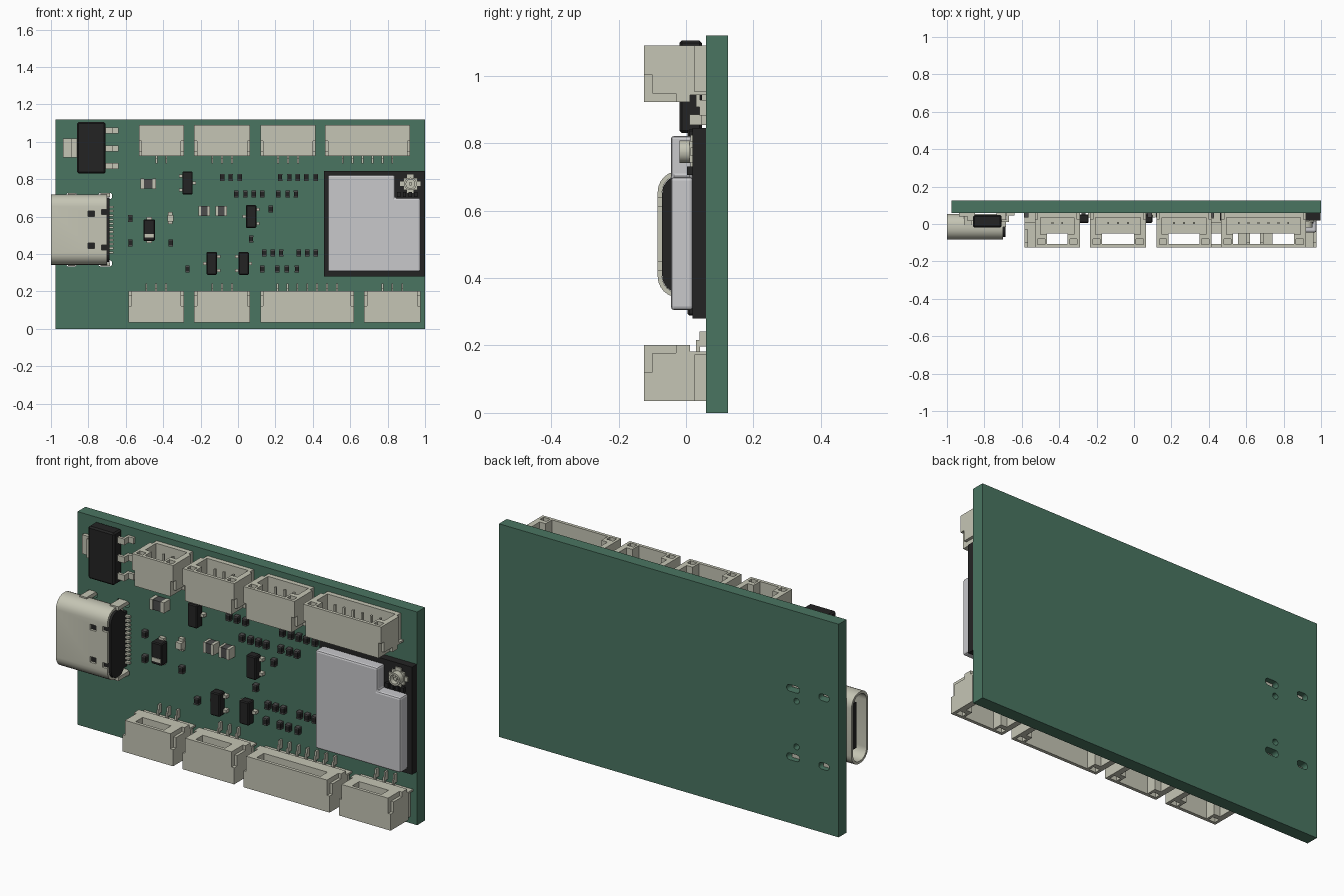
import bpy
import bmesh
from math import cos, sin, pi
from mathutils import Vector, Matrix

default_cube = bpy.data.objects.get("Cube")
if default_cube:
    bpy.data.objects.remove(default_cube, do_unlink=True)


def material(name, red, green, blue):
    mat = bpy.data.materials.new(name)
    mat.use_nodes = True
    colour = (red, green, blue, 1)
    mat.diffuse_color = colour
    mat.node_tree.nodes["Principled BSDF"].inputs["Base Color"].default_value = colour
    return mat


GREEN = material("board green", .068, .178, .12)
CREAM = material("pale cream", .56, .56, .46)
BLACK = material("soft black", .017, .017, .017)
SILVER = material("shield silver", .58, .58, .6)
GREY = material("ceramic grey", .075, .075, .075)

BOARD_FRONT = .06


def finish(name, bm, mat, smooth=False):
    bmesh.ops.recalc_face_normals(bm, faces=bm.faces)
    mesh = bpy.data.meshes.new(name)
    bm.to_mesh(mesh)
    bm.free()
    mesh.materials.append(mat)
    obj = bpy.data.objects.new(name, mesh)
    bpy.context.collection.objects.link(obj)
    if smooth:
        shade(obj)
    return obj


def shade(obj):
    bpy.ops.object.select_all(action="DESELECT")
    obj.select_set(True)
    bpy.context.view_layer.objects.active = obj
    bpy.ops.object.shade_smooth_by_angle()


def boxes(name, mat, spans, bevel=0):
    """One object from (x_low, x_high, y_low, y_high, z_low, z_high) spans."""
    bm = bmesh.new()
    for span in spans:
        low, high = Vector(span[::2]), Vector(span[1::2])
        size = Matrix.Diagonal((high - low).to_4d())
        bmesh.ops.create_cube(bm, size=1, matrix=Matrix.Translation((low + high) / 2) @ size)
    if bevel:
        bmesh.ops.bevel(bm, geom=bm.edges[:], offset=bevel, segments=1, affect="EDGES")
    return finish(name, bm, mat)


def around(x, z, width, height, y_low, y_high=BOARD_FRONT):
    return (x - width / 2, x + width / 2, y_low, y_high, z - height / 2, z + height / 2)


def rounded(cx, cy, width, height, radius, steps=6):
    points = []
    for corner, (sx, sy) in enumerate(((1, 1), (-1, 1), (-1, -1), (1, -1))):
        for i in range(steps + 1):
            angle = pi / 2 * (corner + i / steps)
            points.append((cx + sx * (width / 2 - radius) + radius * cos(angle),
                           cy + sy * (height / 2 - radius) + radius * sin(angle)))
    return points


def prism(name, mat, points, axis, low, high, smooth=False):
    bm = bmesh.new()
    place = (lambda a, b: (low, a, b)) if axis == "x" else (lambda a, b: (a, low, b))
    face = bm.faces.new([bm.verts.new(place(a, b)) for a, b in points])
    grown = bmesh.ops.extrude_face_region(bm, geom=[face])["geom"]
    shift = Vector((high - low, 0, 0) if axis == "x" else (0, high - low, 0))
    bmesh.ops.translate(bm, vec=shift, verts=[v for v in grown if isinstance(v, bmesh.types.BMVert)])
    return finish(name, bm, mat, smooth)


def cut(obj, cutters):
    for cutter in cutters:
        cutter.hide_render = True
        mod = obj.modifiers.new("cut", "BOOLEAN")
        mod.operation, mod.solver, mod.object = "DIFFERENCE", "EXACT", cutter
    graph = bpy.context.evaluated_depsgraph_get()
    mesh = bpy.data.meshes.new_from_object(obj.evaluated_get(graph))
    obj.modifiers.clear()
    obj.data = mesh
    for cutter in cutters:
        bpy.data.objects.remove(cutter, do_unlink=True)


# Circuit board with mounting slots for the power socket
SOCKET_Z = .53
board = boxes("circuit_board", GREEN, [(-.975, 1, BOARD_FRONT, .125, 0, 1.12)])
holes = []
for side in (-1, 1):
    for x, offset, width, height in ((-.71, .18, .075, .035), (-.89, .18, .06, .035), (-.73, .12, .03, .03)):
        outline = rounded(x, SOCKET_Z + side * offset, width, height, height / 2 - .001)
        holes.append(prism("hole_cutter", GREEN, outline, "y", 0, .2))
cut(board, holes)


# Cable connectors: hollow housings that open away from the board centre
def connector(name, x_low, x_high, back, way):
    mid, half = (x_low + x_high) / 2, (x_high - x_low) / 2
    depth, wall = .167, .015

    def span(xa, xb, ya, yb, da, db):
        za, zb = sorted((back + way * da, back + way * db))
        return (mid + xa, mid + xb, ya, yb, za, zb)

    body = boxes(name + "_housing", CREAM, [span(-half, half, -.125, BOARD_FRONT, 0, depth)])
    cavity, slot = half - .03, half - .065
    cuts = [span(-cavity, cavity, -.055, .035, .04, 1),
            span(-slot, slot, -.108, -.05, -1, 1),
            span(-1, 1, .012, 1, -1, .02)]
    for side in (-1, 1):
        inner, outer = half - wall, half + 1
        for a, b, ya, yb, da, db in ((inner, outer, -1, -.1, -1, .08),
                                     (inner, outer, -.101, -.03, -1, .025),
                                     (inner, outer, .025, 1, .03, 1),
                                     (slot + .012, half - wall, -.11, -.08, .1, 1)):
            xa, xb = sorted((side * a, side * b))
            cuts.append(span(xa, xb, ya, yb, da, db))
    cut(body, [boxes("housing_cutter", CREAM, [c]) for c in cuts])

    pitch = .053
    count = round((2 * half - .134) / pitch)
    pins = []
    for i in range(count):
        x, r = (i - (count - 1) / 2) * pitch, .005
        pins += [span(x - r, x + r, 0, .012, .03, .14),
                 span(x - r, x + r, .03, .042, -.015, .03),
                 span(x - r, x + r, .04, BOARD_FRONT, -.04, .005)]
    boxes(name + "_pins", CREAM, pins)


for i, (low, high) in enumerate(((-.53, -.29), (-.235, .065), (.12, .415), (.465, .92))):
    connector("upper_connector_%d" % i, low, high, .923, 1)
for i, (low, high) in enumerate(((-.585, -.29), (-.235, .065), (.12, .62), (.675, .975))):
    connector("lower_connector_%d" % i, low, high, .202, -1)

# Power socket: rounded metal shell, plastic core, tongue, legs and leads
MID_Y = -.015
shell = prism("socket_shell", CREAM, rounded(MID_Y, SOCKET_Z, .138, .375, .062), "x", -1, -.7)
cutters = [prism("bore_cutter", CREAM, rounded(MID_Y, SOCKET_Z, .112, .349, .05), "x", -2, 0)]
for side in (-1, 1):
    z = SOCKET_Z + side * .085
    cutters.append(boxes("latch_cutter", CREAM, [around(-.785, z, .035, .03, -1, MID_Y)]))
    cutters.append(boxes("notch_cutter", CREAM, [around(-.7, z + side * .01, .06, .025, -1, MID_Y)]))
cut(shell, cutters)
shade(shell)
prism("socket_core", BLACK, rounded(MID_Y, SOCKET_Z, .111, .347, .05), "x", -.83, -.688)
boxes("socket_tail_block", BLACK, [(-.72, -.688, MID_Y, BOARD_FRONT, .385, .675)])
boxes("socket_tongue", BLACK, [(-.97, -.83, -.03, 0, .41, .65)])
boxes("socket_legs", CREAM, [around(x, SOCKET_Z + side * .185, width, .02, MID_Y, .1)
                             for side in (-1, 1) for x, width in ((-.71, .05), (-.89, .04))])
boxes("socket_leads", CREAM, [around(-.677, SOCKET_Z + (i - 5.5) * .022, .025, .011, .045)
                              for i in range(12)])

# Voltage regulator
boxes("regulator_body", BLACK, [(-.86, -.708, -.02, .048, .83, 1.105)], bevel=.008)
legs = []
for z in (.87, .965, 1.06):
    legs += [around(-.695, z, .04, .032, .01, .025), around(-.675, z, .014, .032, .01),
             around(-.657, z, .035, .032, .045)]
boxes("regulator_legs", CREAM, legs)
boxes("regulator_tab", CREAM, [around(-.9, .967, .07, .1, .04), around(-.87, .967, .04, .1, .015)])

# Wireless module with a notched metal shield and an aerial socket
boxes("module_base", BLACK, [(.46, .998, .02, BOARD_FRONT, .28, .845)])
shield_outline = [(.48, .305), (.975, .305), (.975, .7), (.84, .7), (.84, .822), (.48, .822)]
shield = prism("module_shield", SILVER, shield_outline, "y", -.045, .021)
bevel = shield.modifiers.new("soft edge", "BEVEL")
bevel.width, bevel.segments = .01, 2
boxes("module_small_parts", BLACK, [around(.86 + i * .03, .718, .018, .025, .003, .021) for i in range(4)])
AERIAL = (.922, .775)
boxes("aerial_base", CREAM, [around(*AERIAL, .075, .065, .01, .021), around(*AERIAL, .11, .025, .013, .021),
                             around(*AERIAL, .035, .1, .013, .021)])
ring = prism("aerial_ring", CREAM, rounded(*AERIAL, .066, .066, .032), "y", -.02, .012)
cut(ring, [prism("ring_cutter", CREAM, rounded(*AERIAL, .046, .046, .022), "y", -1, .005)])
shade(ring)
prism("aerial_pin", CREAM, rounded(*AERIAL, .018, .018, .008), "y", -.012, .01)

# Three-legged transistors
for i, (x, z, way) in enumerate(((-.27, .78, 1), (.07, .6, -1), (-.14, .35, -1), (.03, .35, 1))):
    boxes("transistor_%d" % i, BLACK, [around(x, z, .056, .122, .005, .052)], bevel=.005)
    boxes("transistor_legs_%d" % i, CREAM,
          [around(x + way * side * .035, z + rise, .022, .016, .035)
           for side, rise in ((1, 0), (-1, .038), (-1, -.038))])

# Diode with a polarity band
boxes("diode_body", BLACK, [around(-.475, .528, .062, .115, 0, .05)], bevel=.005)
boxes("diode_band", CREAM, [around(-.475, .497, .052, .02, -.003, .01)])
boxes("diode_legs", CREAM, [around(-.475, .528, .03, .14, .04)])

# Ceramic capacitors and indicator lamp
capacitors = ((-.48, .775, .085), (-.18, .63, .06), (-.09, .63, .06))
boxes("capacitor_bodies", GREY, [around(x, z, w * .7, .052, .012) for x, z, w in capacitors])
boxes("capacitor_ends", CREAM, [around(x + side * w * .39, z, w * .22, .056, .01)
                                for x, z, w in capacitors for side in (-1, 1)])
boxes("indicator_lamp", CREAM, [around(-.362, .592, .032, .035, .02), around(-.362, .592, .026, .065, .04)])

# Tiny chip resistors, laid out in rows
rows = {.81: (-.085, -.04, .01, .225, .275, .32, .365, .415),
        .72: (-.01, .04, .085, .13, .215, .265, .31),
        .405: (.14, .185, .23, .325, .37, .415),
        .32: (-.27, .13, .21, .26, .315),
        .46: (-.575, -.36), .59: (-.575,), .64: (.175,), .48: (.07,)}
spots = [(x, z) for z, row in rows.items() for x in row]
boxes("resistor_bodies", BLACK, [around(x, z, .023, .026, .036) for x, z in spots])
boxes("resistor_ends", GREY, [around(x, z + side * .015, .024, .007, .035)
                              for x, z in spots for side in (-1, 1)])
